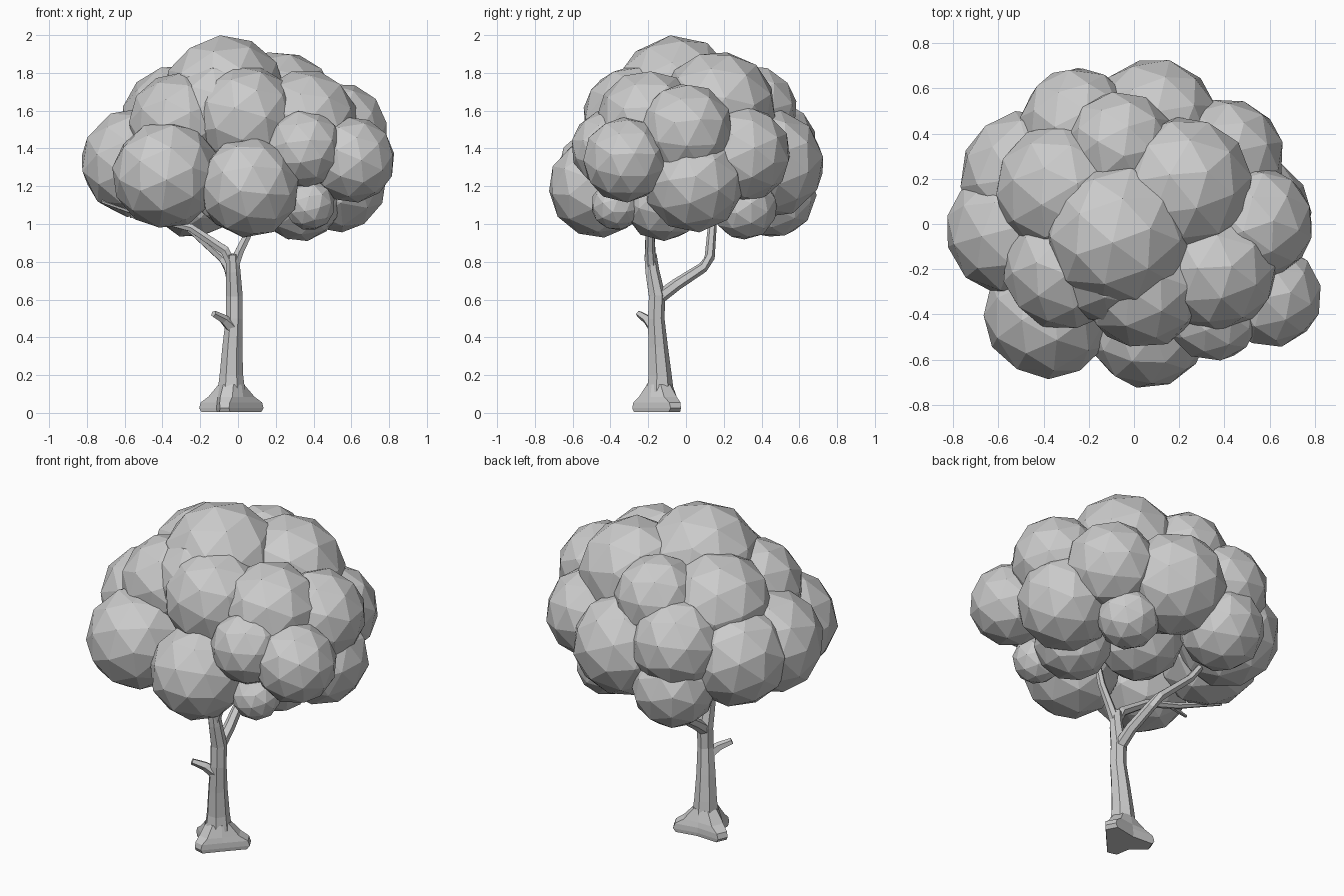
import bpy, bmesh, random
from math import cos, sin, radians
from mathutils import Vector, Matrix, Euler

if "Cube" in bpy.data.objects:
    bpy.data.objects.remove(bpy.data.objects["Cube"], do_unlink=True)
random.seed(4)

grey = bpy.data.materials.new("plain grey")
grey.use_nodes = True
grey.diffuse_color = (0.6, 0.6, 0.6, 1)
grey.node_tree.nodes["Principled BSDF"].inputs["Base Color"].default_value = (0.6, 0.6, 0.6, 1)


def finish(name, bm):
    bmesh.ops.recalc_face_normals(bm, faces=bm.faces)
    mesh = bpy.data.meshes.new(name)
    bm.to_mesh(mesh)
    bm.free()
    mesh.materials.append(grey)
    ob = bpy.data.objects.new(name, mesh)
    bpy.context.collection.objects.link(ob)
    return ob


def skin(bm, rings):
    """Join rings of vertices into a closed tube."""
    for a, b in zip(rings, rings[1:]):
        for i in range(len(a)):
            j = (i + 1) % len(a)
            bm.faces.new((a[i], a[j], b[j], b[i]))
    bm.faces.new(rings[0])
    bm.faces.new(rings[-1])


def puff(name, x, y, z, r):
    """Faceted leaf clump, turned at random."""
    bm = bmesh.new()
    turn = Euler([random.uniform(0, 6) for _ in range(3)]).to_matrix().to_4x4()
    bmesh.ops.create_icosphere(bm, subdivisions=2, radius=r * 1.03,
                               matrix=Matrix.Translation((x, y, z)) @ turn)
    return finish(name, bm)


def limb(name, path, sides=6):
    """Tapered tube through (x, y, z, radius) points."""
    bm = bmesh.new()
    pts = [Vector(p[:3]) for p in path]
    rings = []
    for i, p in enumerate(pts):
        d = (pts[min(i + 1, len(pts) - 1)] - pts[max(i - 1, 0)]).normalized()
        q = Vector((0, 0, 1)).rotation_difference(d).to_matrix().to_4x4()
        rings.append(bmesh.ops.create_circle(bm, segments=sides, radius=path[i][3],
                                             matrix=Matrix.Translation(p) @ q)["verts"])
    skin(bm, rings)
    return finish(name, bm)


def root_flare(name, tips, valleys, levels):
    """Lobed foot: levels give (height, spread toward the tips, valley radius)."""
    bm = bmesh.new()
    rings = []
    for z, spread, inner in levels:
        ring = []
        for (angle, reach), valley in zip(tips, valleys):
            r = inner + (reach - inner) * spread
            half = 24 - 14 * spread
            for a, rad in ((angle - half, r), (angle + half, r), (valley, inner)):
                a = radians(a)
                ring.append(bm.verts.new((-.035 + rad * cos(a), -.14 + rad * sin(a), z)))
        rings.append(ring)
    skin(bm, rings)
    return finish(name, bm)


# Leaf clumps: x, y, z, radius
crown = {
    "top": [(-.07, -.05, 1.67, .322), (-.1, -.17, 1.59, .275), (.22, .17, 1.61, .3),
            (-.32, .15, 1.55, .29), (-.06, .35, 1.6, .235)],
    "middle": [(.04, -.27, 1.56, .275), (-.31, -.2, 1.53, .265), (.36, -.2, 1.54, .27),
               (.54, 0, 1.49, .25), (.41, .3, 1.37, .25)],
    "outer": [(-.38, -.4, 1.26, .28), (.06, -.46, 1.195, .262), (-.545, -.03, 1.325, .283),
              (.35, -.4, 1.4, .205), (.605, -.32, 1.34, .222), (.52, .04, 1.22, .26),
              (.09, .445, 1.32, .282), (-.25, .44, 1.41, .25), (-.48, .21, 1.32, .285)],
    "under": [(.38, -.37, 1.1, .13), (.33, -.12, 1.125, .212), (.3, .31, 1.09, .17),
              (-.24, .455, 1.16, .23), (-.02, .02, 1.22, .24)],
}
for tier, clumps in crown.items():
    for n, c in enumerate(clumps, 1):
        puff(f"{tier}_leaves_{n}", *c)

# Trunk and its three-lobed foot
limb("trunk", [(-.035, -.14, .06, .08), (-.035, -.14, .13, .073), (-.035, -.14, .2, .064),
               (-.03, -.15, .35, .054), (-.02, -.16, .5, .046), (-.02, -.155, .62, .046),
               (-.025, -.18, .75, .039), (-.03, -.19, .84, .034)], 7)
root_flare("roots", [(29, .18), (157, .175), (255, .145)], [93, 206, 322],
           [(.005, .85, .085), (.025, 1, .088), (.055, .9, .085), (.085, .45, .08), (.15, 0, .068)])

# Branches
limb("back_branch", [(-.02, -.17, .59, .036), (-.025, -.05, .68, .032), (-.05, .09, .77, .028),
                     (-.08, .125, .82, .027), (-.28, .14, 1, .023), (-.42, .16, 1.2, .015)])
limb("right_branch", [(-.025, -.185, .77, .03), (-.07, -.19, .86, .028), (-.25, -.19, .98, .023),
                      (-.45, -.17, 1.03, .018), (-.72, -.12, 1.12, .01)])
limb("left_branch", [(-.025, -.185, .77, .03), (.01, -.19, .86, .026), (.07, -.19, .98, .022),
                     (.14, -.19, 1.25, .015)])
limb("right_twig", [(-.4, -.18, 1.02, .014), (-.57, -.24, 1.04, .009)], 5)
limb("broken_stub", [(-.02, -.16, .44, .038), (-.075, -.205, .495, .026), (-.13, -.25, .525, .018)], 5)
